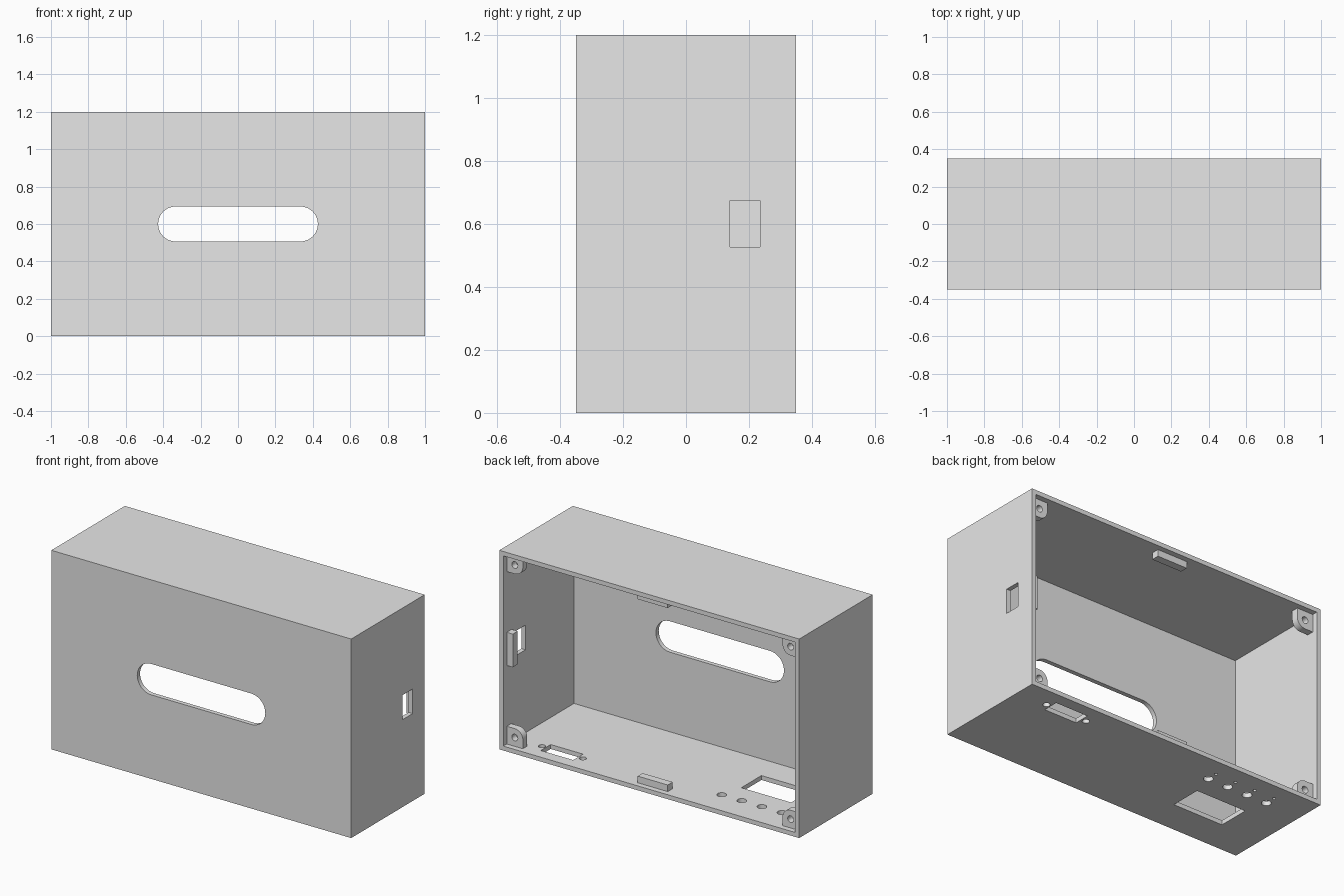
import bpy
import bmesh
from math import cos, sin, pi
from mathutils import Vector

if "Cube" in bpy.data.objects:
    bpy.data.objects.remove(bpy.data.objects["Cube"])

W, D, H = 2.0, 0.7, 1.2      # outer size
T = 0.0267                   # wall thickness
IX, IY, IZ = W / 2 - T, D / 2, H - T
LIP = 0.317                  # depth where the back lid rests

grey = bpy.data.materials.new("light grey plastic")
grey.use_nodes = True
grey.diffuse_color = (0.8, 0.8, 0.8, 1)
grey.node_tree.nodes["Principled BSDF"].inputs["Base Color"].default_value = (0.8, 0.8, 0.8, 1)


def prism(name, outline, direction):
    """Solid made by sweeping a closed 3D outline along a direction."""
    bm = bmesh.new()
    base = bm.faces.new([bm.verts.new(p) for p in outline])
    swept = bmesh.ops.extrude_face_region(bm, geom=[base], use_keep_orig=True)
    verts = [g for g in swept["geom"] if isinstance(g, bmesh.types.BMVert)]
    bmesh.ops.translate(bm, vec=Vector(direction), verts=verts)
    bmesh.ops.recalc_face_normals(bm, faces=bm.faces)
    mesh = bpy.data.meshes.new(name)
    bm.to_mesh(mesh)
    bm.free()
    mesh.materials.append(grey)
    obj = bpy.data.objects.new(name, mesh)
    bpy.context.scene.collection.objects.link(obj)
    return obj


def box(name, x0, x1, y0, y1, z0, z1):
    base = [(x0, y0, z0), (x1, y0, z0), (x1, y1, z0), (x0, y1, z0)]
    return prism(name, base, (0, 0, z1 - z0))


def arc(cx, cy, r, start, end, n):
    return [(cx + r * cos(start + (end - start) * i / n),
             cy + r * sin(start + (end - start) * i / n)) for i in range(n + 1)]


def floor_hole(x, y, r, z0=-0.05, z1=0.1):
    ring = arc(x, y, r, 0, 2 * pi, 24)[:-1]
    return prism("cutter", [(u, v, z0) for u, v in ring], (0, 0, z1 - z0))


def cut(obj, cutters):
    for c in cutters:
        c.hide_render = True
        mod = obj.modifiers.new("cut", "BOOLEAN")
        mod.operation = "DIFFERENCE"
        mod.solver = "EXACT"
        mod.object = c
    graph = bpy.context.evaluated_depsgraph_get()
    mesh = bpy.data.meshes.new_from_object(obj.evaluated_get(graph))
    obj.modifiers.clear()
    obj.data = mesh
    for c in cutters:
        bpy.data.objects.remove(c)


def smooth(obj):
    bpy.ops.object.select_all(action="DESELECT")
    obj.select_set(True)
    bpy.context.view_layer.objects.active = obj
    bpy.ops.object.shade_smooth_by_angle(angle=pi / 6)


# Enclosure shell, open at the back
shell = box("enclosure_shell", -W / 2, W / 2, -D / 2, D / 2, 0, H)
cutters = [box("cutter", -IX, IX, -D / 2 + T, D, T, IZ)]

# Rounded slot in the front
r, half = 0.0933, 0.427
slot = (arc(half - r, H / 2, r, -pi / 2, pi / 2, 20)
        + arc(r - half, H / 2, r, pi / 2, 3 * pi / 2, 20))
cutters.append(prism("cutter", [(x, -0.5, z) for x, z in slot], (0, 0.25, 0)))

# Switch window in the left wall
cutters.append(box("cutter", 0.9, 1.1, 0.14, 0.235, 0.527, 0.675))

# Connector opening with its two screw holes in the floor
cutters.append(box("cutter", 0.557, 0.773, 0.185, 0.279, -0.05, 0.1))
cutters += [floor_hole(x, 0.23, 0.02) for x in (0.8, 0.527)]

# Socket opening in the floor
cutters.append(box("cutter", -0.733, -0.4, -0.147, 0.045, -0.05, 0.1))

# Row of four round holes, each with a small locating pit
for i in range(4):
    x = -0.364 - 0.134 * i
    cutters.append(floor_hole(x, 0.18, 0.0267))
    cutters.append(floor_hole(x, 0.244, 0.009, -0.05, 0.015))

cut(shell, cutters)
smooth(shell)

# Lid stop tabs on floor, ceiling and left wall
box("floor_tab", -0.1, 0.1, LIP - 0.047, LIP, T, T + 0.04)
box("ceiling_tab", -0.1, 0.1, LIP - 0.047, LIP, IZ - 0.04, IZ)
box("left_wall_tab", IX - 0.04, IX, LIP - 0.047, LIP, 0.5, 0.7)

# Corner screw posts with one rounded corner and a screw hole
S, R = 0.107, 0.0533
for sx, side in ((1, "left"), (-1, "right")):
    for sz, level in ((1, "lower"), (-1, "upper")):
        def place(u, v):
            return (sx * (IX - u), LIP - 0.042, H / 2 + sz * (v + T - H / 2))
        shape = [(0, 0), (S, 0)] + arc(S - R, S - R, R, 0, pi / 2, 10) + [(0, S)]
        post = prism(f"{level}_{side}_screw_post", [place(*p) for p in shape], (0, 0.042, 0))
        ring = [place(*p) for p in arc(R, R, 0.02, 0, 2 * pi, 20)[:-1]]
        hole = prism("cutter", [(x, y - 0.05, z) for x, y, z in ring], (0, 0.2, 0))
        cut(post, [hole])
        smooth(post)
